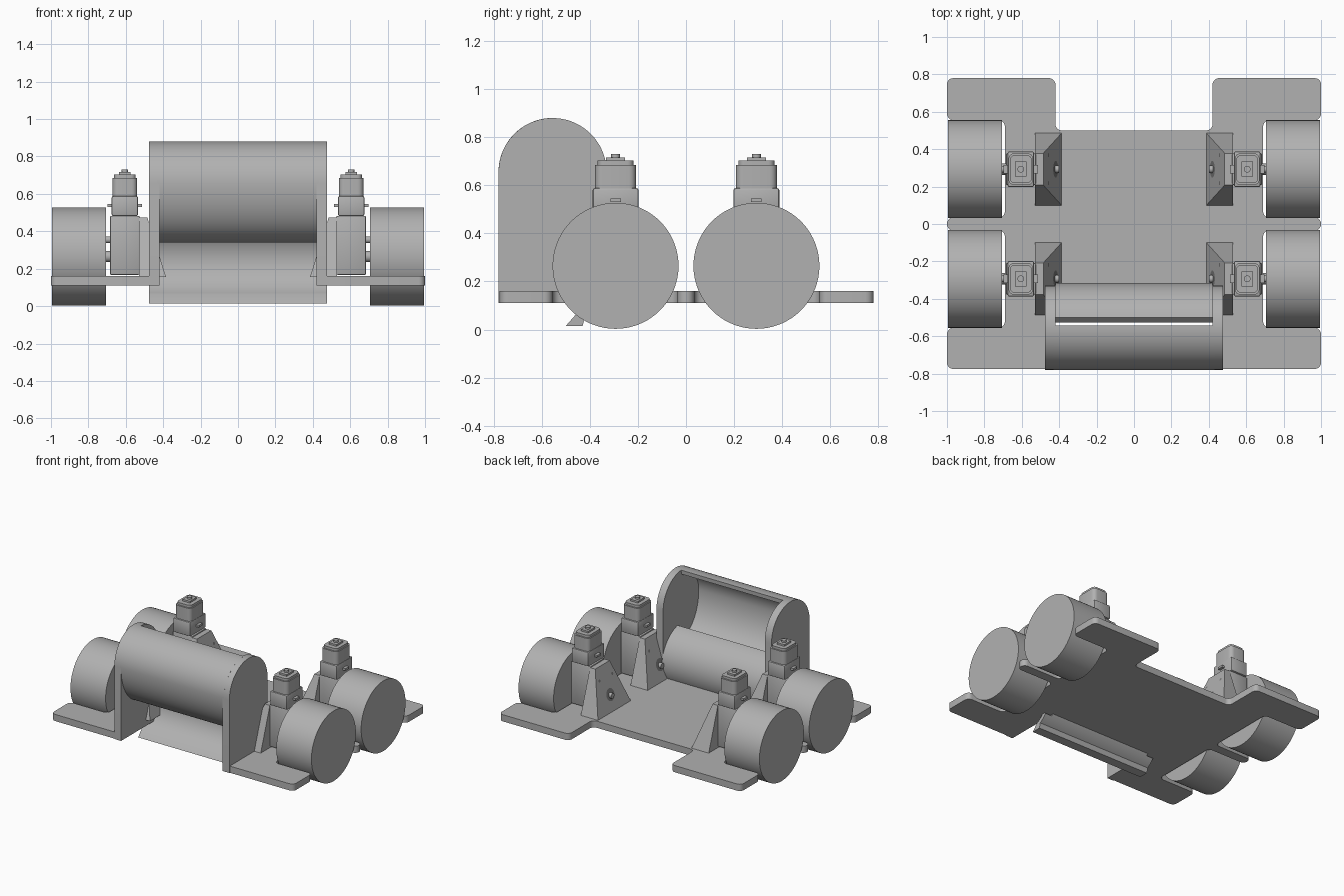
import bpy, bmesh, math
from mathutils import Vector

cube = bpy.data.objects.get("Cube")
if cube:
    bpy.data.objects.remove(cube)

grey = bpy.data.materials.new("plain grey")
grey.use_nodes = True
tone = (0.44, 0.44, 0.44, 1)
grey.diffuse_color = tone
grey.node_tree.nodes["Principled BSDF"].inputs["Base Color"].default_value = tone
dark = bpy.data.materials.new("hole grey")
dark.use_nodes = True
shade = (0.2, 0.2, 0.2, 1)
dark.diffuse_color = shade
dark.node_tree.nodes["Principled BSDF"].inputs["Base Color"].default_value = shade


def finish(name, bm, mat=grey):
    bmesh.ops.recalc_face_normals(bm, faces=bm.faces)
    mesh = bpy.data.meshes.new(name)
    bm.to_mesh(mesh)
    bm.free()
    mesh.materials.append(mat)
    obj = bpy.data.objects.new(name, mesh)
    bpy.context.collection.objects.link(obj)
    bpy.ops.object.select_all(action='DESELECT')
    bpy.context.view_layer.objects.active = obj
    obj.select_set(True)
    bpy.ops.object.shade_smooth_by_angle(angle=math.radians(30))
    return obj


def prism(name, outline, axis, lo, hi, radius=0, rule=None, mat=grey):
    """Extrude a 2D outline along x (points are y, z) or z (points are x, y)."""
    bm = bmesh.new()
    place = (lambda p: (lo, p[0], p[1])) if axis == 'x' else (lambda p: (p[0], p[1], lo))
    face = bm.faces.new([bm.verts.new(place(p)) for p in outline])
    step = Vector((hi - lo, 0, 0)) if axis == 'x' else Vector((0, 0, hi - lo))
    ext = bmesh.ops.extrude_face_region(bm, geom=[face])
    bmesh.ops.translate(bm, vec=step, verts=[g for g in ext['geom'] if isinstance(g, bmesh.types.BMVert)])
    if radius:
        k = 0 if axis == 'x' else 2
        edges = [e for e in bm.edges if abs(e.verts[0].co[k] - e.verts[1].co[k]) > 1e-4
                 and (rule is None or rule(e.verts[0].co))]
        bmesh.ops.bevel(bm, geom=edges, offset=radius, segments=5, profile=0.5, affect='EDGES')
    return finish(name, bm, mat)


def box(name, center, half, bevel=0):
    bm = bmesh.new()
    bmesh.ops.create_cube(bm, size=2)
    for v in bm.verts:
        v.co = Vector([c + h * s for c, h, s in zip(center, half, v.co)])
    if bevel:
        bmesh.ops.bevel(bm, geom=bm.edges[:], offset=bevel, segments=2, profile=0.5, affect='EDGES')
    return finish(name, bm)


def arc(cy, cz, ry, rz, a0, a1, n=24):
    angles = [math.radians(a0 + (a1 - a0) * i / n) for i in range(n + 1)]
    return [(cy + ry * math.cos(a), cz + rz * math.sin(a)) for a in angles]


def disc(name, x0, x1, y, z, r, n=24, mat=grey):
    return prism(name, arc(y, z, r, r, 0, 360 - 360 / n, n - 1), 'x', x0, x1, mat=mat)


# Base plate with wheel slots and open notches at both ends
half = [(.42, -.35), (.42, -.775), (1, -.775), (1, -.555), (.69, -.555), (.69, -.035),
        (1, -.035), (1, .035), (.69, .035), (.69, .555), (1, .555), (1, .78), (.42, .78), (.42, .5)]
outline = half + [(-x, y) for x, y in reversed(half)]
prism("base_plate", outline, 'z', .11, .16, .034,
      lambda p: not (abs(p.x) < .45 and p.y < 0))

# Intake: two rounded side panels, front hood and curved scoop
cy, top, r = -.555, .655, .225
panel = [(cy + r, .11)] + arc(cy, top, r, r, 0, 180) + [(cy - r, .11)]
for side, s in (("left", 1), ("right", -1)):
    prism(side + "_intake_panel", panel, 'x', s * .42, s * .475)

t = .03
outer = arc(cy, top, r, r, 87, 180) + arc(-.545, top, .235, .315, 180, 270)[1:]
inner = arc(cy, top, r - t, r - t, 87, 180) + arc(-.545, top, .205, .285, 180, 270)[1:]
prism("intake_hood", outer + inner[::-1], 'x', -.43, .43)

scoop_r = .24
scoop = arc(cy, .25, scoop_r, scoop_r, -58, 77, 32)
scoop_in = arc(cy, .25, scoop_r - t, scoop_r - t, -58, 82, 32)
prism("intake_scoop", scoop + scoop_in[::-1], 'x', -.42, .42)
lip = [(-.5, .015), (-.43, .015)] + arc(cy, .25, scoop_r, scoop_r, -56, -38, 6)
lip += arc(cy, .25, scoop_r - t, scoop_r - t, -38, -62, 6)
prism("scoop_lip", lip, 'x', -.475, .475)

# Four drive units
for side, s in (("left", 1), ("right", -1)):
    for end, y in (("front", -.293), ("back", .293)):
        tag = end + "_" + side + "_"
        mx = s * .605
        disc(tag + "wheel", s * .705, s * .995, y, .265, .262, 72)
        for z, rad in ((.265, .03), (.355, .018)):
            disc(tag + "axle", s * .66, s * .72, y, z, rad)

        # Gearbox and upright motor
        box(tag + "gearbox", (mx, y, .325), (.08, .085, .158), .008)
        box(tag + "motor_mount", (mx, y, .535), (.07, .095, .053), .008)
        box(tag + "mount_tab", (mx, y, .538), (.092, .022, .008))
        w, d = .066, .085
        can = [(mx - w, y - d), (mx + w, y - d), (mx + w, y + d), (mx - w, y + d)]
        prism(tag + "motor_can", can, 'z', .58, .685, .03)
        cap = [(mx + (a - mx) * .88, y + (b - y) * .88) for a, b in can]
        prism(tag + "motor_cap", cap, 'z', .68, .703, .026)
        box(tag + "motor_terminal", (mx, y, .707), (.03, .04, .009))
        ring = arc(mx, y, .018, .018, 0, 345, 23)
        prism(tag + "motor_stub", ring, 'z', .71, .73)

        # Tapered bracket leaning against the gearbox
        bm = bmesh.new()
        rings = []
        for z, xi, hy in ((.155, .385, .195), (.475, .485, .085)):
            rings.append([bm.verts.new((s * x, y + h, z))
                          for x, h in ((xi, -hy), (.528, -hy), (.528, hy), (xi, hy))])
        low, high = rings
        bm.faces.new(low)
        bm.faces.new(high)
        for i in range(4):
            j = (i + 1) % 4
            bm.faces.new((low[i], low[j], high[j], high[i]))
        finish(tag + "bracket", bm)

        # Hole plates and shaft end on the sloped bracket face
        slope = Vector((.1, 0, .32)).normalized()
        for dy, z, rad in ((0, .27, .045), (-.075, .39, .011), (.075, .39, .011)):
            x = .385 + (z - .155) * .3125
            bm = bmesh.new()
            ring = []
            for i in range(24):
                a = math.tau * i / 24
                p = Vector((x - .002, y + dy, z)) + slope * rad * math.sin(a)
                p.y += rad * math.cos(a)
                ring.append(bm.verts.new((s * p.x, p.y, p.z)))
            bm.faces.new(ring)
            finish(tag + "bracket_hole", bm, dark)
        disc(tag + "shaft_end", s * .40, s * .46, y, .265, .02)
